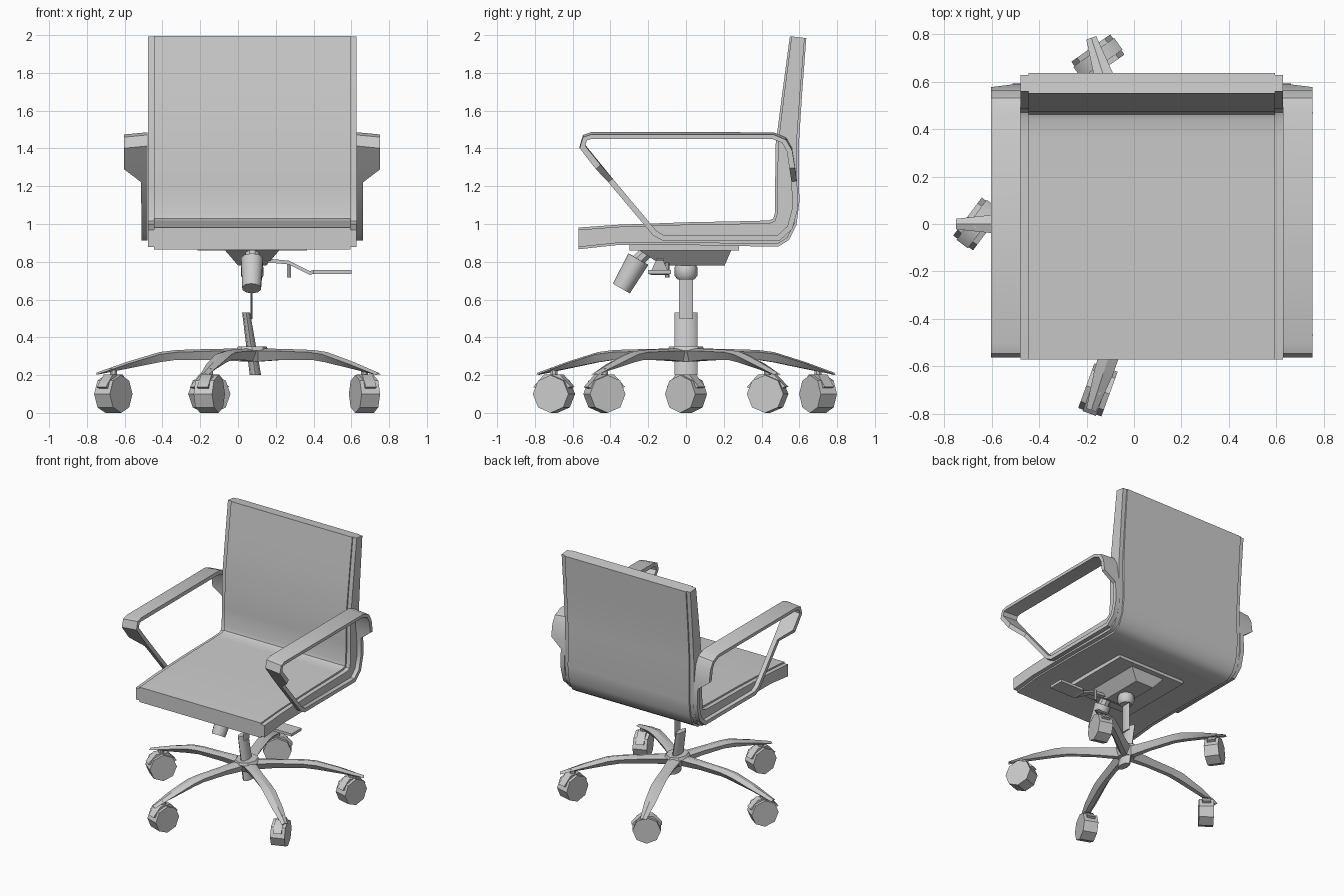
import bpy, bmesh, math
from mathutils import Vector, Matrix

if "Cube" in bpy.data.objects:
    bpy.data.objects.remove(bpy.data.objects["Cube"])

CX = 0.075  # the chair's own centre line


def make(name, verts, faces, angle=None):
    me = bpy.data.meshes.new(name)
    me.from_pydata([tuple(v) for v in verts], [], faces)
    bm = bmesh.new()
    bm.from_mesh(me)
    bmesh.ops.recalc_face_normals(bm, faces=bm.faces)
    bm.to_mesh(me)
    bm.free()
    ob = bpy.data.objects.new(name, me)
    bpy.context.collection.objects.link(ob)
    if angle:
        bpy.ops.object.select_all(action='DESELECT')
        ob.select_set(True)
        bpy.context.view_layer.objects.active = ob
        bpy.ops.object.shade_smooth_by_angle(angle=math.radians(angle))
    return ob


def loft(name, rings, angle=None, closed=False):
    """Skin a list of equal-length rings, capped unless the loop is closed."""
    n, m = len(rings[0]), len(rings)
    verts = [v for r in rings for v in r]
    faces = []
    for i in range(m if closed else m - 1):
        a, b = i * n, ((i + 1) % m) * n
        faces += [(a + j, a + (j + 1) % n, b + (j + 1) % n, b + j) for j in range(n)]
    if not closed:
        faces += [tuple(range(n)), tuple(range((m - 1) * n, m * n))]
    return make(name, verts, faces, angle)


def rect(cx, cy, z, hx, hy):
    return [(cx - hx, cy - hy, z), (cx + hx, cy - hy, z), (cx + hx, cy + hy, z), (cx - hx, cy + hy, z)]


def tube(name, p, q, r1, r2, sides=10, angle=40):
    p, q = Vector(p), Vector(q)
    rot = (q - p).to_track_quat('Z', 'Y')
    rings = []
    for c, r in ((p, r1), (q, r2)):
        rings.append([c + rot @ Vector((r * math.cos(t), r * math.sin(t), 0))
                      for t in [2 * math.pi * (k + .5) / sides for k in range(sides)]])
    return loft(name, rings, angle)


# Seat shell: paired inner / outer points of the side profile (y, z)
shell = [((-.57, .985), (-.57, .87)), ((-.36, 1.0), (-.36, .893)), ((0, 1.013), (0, .893)),
         ((.36, 1.02), (.40, .885)), ((.44, 1.023), (.49, .885)), ((.462, 1.032), (.545, .92)),
         ((.47, 1.06), (.585, 1.0)), ((.472, 1.2), (.60, 1.12)), ((.474, 1.42), (.597, 1.42)),
         ((.51, 1.70), (.615, 1.70)), ((.55, 1.998), (.637, 1.988))]


def slab(name, x0, x1, inset):
    rings = []
    for a, b in shell:
        a, b = Vector(a), Vector(b)
        a, b = a.lerp(b, inset), b.lerp(a, inset)
        rings.append([(x0, *a), (x1, *a), (x1, *b), (x0, *b)])
    return loft(name, rings, 42)


slab("seat_shell", CX - .52, CX + .52, 0)
slab("left_side_rail", CX - .5525, CX - .52, .1)
slab("right_side_rail", CX + .52, CX + .5525, .1)

# Armrest loops: centre-line (y, z) with the width reaching outwards
arm = [(-.535, 1.465, .125), (-.50, 1.475, .125), (.46, 1.475, .125), (.52, 1.45, .125),
       (.548, 1.40, .125), (.562, 1.31, .125), (.573, 1.23, .035), (.578, 1.09, .033),
       (.55, .985, .033), (.49, .93, .033), (-.12, .93, .033), (-.165, .955, .033),
       (-.40, 1.235, .035), (-.465, 1.315, .125), (-.548, 1.42, .125)]
mid = Vector((.1, 1.2))
for side, label in ((-1, "left"), (1, "right")):
    rings = []
    for i, (y, z, w) in enumerate(arm):
        p = Vector((y, z))
        a, b = Vector(arm[i - 1][:2]), Vector(arm[(i + 1) % len(arm)][:2])
        t = ((p - a).normalized() + (b - p).normalized()).normalized()
        nrm = Vector((-t.y, t.x)) * .015
        if nrm.dot(p - mid) < 0:
            nrm = -nrm
        o, n = p + nrm, p - nrm
        x0, x1 = CX + side * .553, CX + side * (.553 + w)
        drop = .012 if w > .1 else 0
        rings.append([(x0, *o), (x1, o.x, o.y - drop), (x1, n.x, n.y - drop * .5), (x0, *n)])
    loft(label + "_armrest", rings, 35, closed=True)

# Mounting plate and tapered tilt housing
loft("mount_plate", [rect(CX, -.01, .895, .29, .29), rect(CX, -.01, .864, .29, .29)])
loft("tilt_housing", [rect(CX, -.005, .866, .145, .245), rect(CX, .04, .785, .075, .165)])

# Tension knob with its short stem
tube("tension_knob", (CX - .003, -.342, .663), (CX, -.252, .818), .052, .061, 10)
tube("knob_stem", (CX, -.26, .805), (CX, -.20, .865), .038, .038, 8)

# Height lever: bent arm, flat paddle and pin
lever = [(.16, .81, .02), (.27, .80, .02), (.38, .745, .045), (.40, .75, .06), (.60, .75, .06)]
loft("height_lever", [[(x, -.14 - h, z - .01), (x, -.14 + h, z - .01),
                       (x, -.14 + h, z + .01), (x, -.14 - h, z + .01)] for x, z, h in lever])
tube("lever_pin", (.27, -.10, .72), (.27, -.10, .80), .012, .012, 6)


# Gas column: round collar, flat inner rod and leaning flattened sleeve
def oval(x, z, hx, hy):
    return [(x + hx * math.cos(k * math.pi / 4), hy * math.sin(k * math.pi / 4), z) for k in range(8)]


loft("column_collar", [oval(CX, .79, .05, .05), oval(CX, .775, .06, .06),
                       oval(CX, .73, .06, .06), oval(CX, .71, .045, .045)], 40)
loft("column_rod", [oval(.072, .72, .006, .038), oval(.072, .50, .006, .038)], 50)
loft("column_sleeve", [oval(.043, .535, .021, .06), oval(.092, .205, .03, .06)], 50)

# Base hub
loft("base_hub", [oval(CX, .355, .075, .09), oval(CX, .335, .09, .095),
                  oval(CX, .275, .06, .06)], 40)

# Five legs with casters; each caster swivels to its own heading
legs = [(36, 75), (108, 35), (180, 53), (252, 70), (324, 110)]
stations = [(.03, .345, .275, .05), (.2, .343, .285, .04), (.40, .337, .285, .042),
            (.49, .326, .272, .045), (.66, .275, .238, .04), (.825, .217, .207, .022)]
for i, (ang, heading) in enumerate(legs, 1):
    leg = loft(f"base_leg_{i}", [[(r, -h, t - .012), (r, 0, t), (r, h, t - .012), (r, h * .4, b), (r, -h * .4, b)]
                                 for r, t, b, h in stations], 30)
    spin = Matrix.Rotation(math.radians(ang), 4, 'Z')
    leg.matrix_world = Matrix.Translation((CX, 0, 0)) @ spin

    c = Vector((CX, 0, 0)) + spin @ Vector((.735, 0, .104))
    f = Vector((math.cos(math.radians(heading)), math.sin(math.radians(heading)), 0))
    ax = Vector((f.y, -f.x, 0))
    up = Vector((0, 0, 1))
    # eight-sided wheel
    wheel = []
    for s in (-.052, .052):
        wheel.append([c + ax * s + f * .1 * math.cos(t) + up * .1 * math.sin(t)
                      for t in [k * math.pi / 4 for k in range(8)]])
    w = loft(f"caster_wheel_{i}", wheel)
    # hood over the wheel and swivel stem
    hood = []
    for k in (0, 1, 2, 3):
        t = math.radians(20 + 47 * k)
        d = f * math.cos(t) + up * math.sin(t)
        hood.append([c + ax * s + d * r for s, r in ((-.03, .085), (.03, .085), (.03, .112), (-.03, .112))])
    loft(f"caster_hood_{i}", hood, 50)
    tube(f"caster_stem_{i}", c + up * .09, c + up * .135, .02, .02, 8)

# Rest the lowest wheel exactly on the ground
bpy.context.view_layer.update()
low = min((o.matrix_world @ v.co).z for o in bpy.context.collection.objects for v in o.data.vertices)
for o in bpy.context.collection.objects:
    o.location.z -= low
